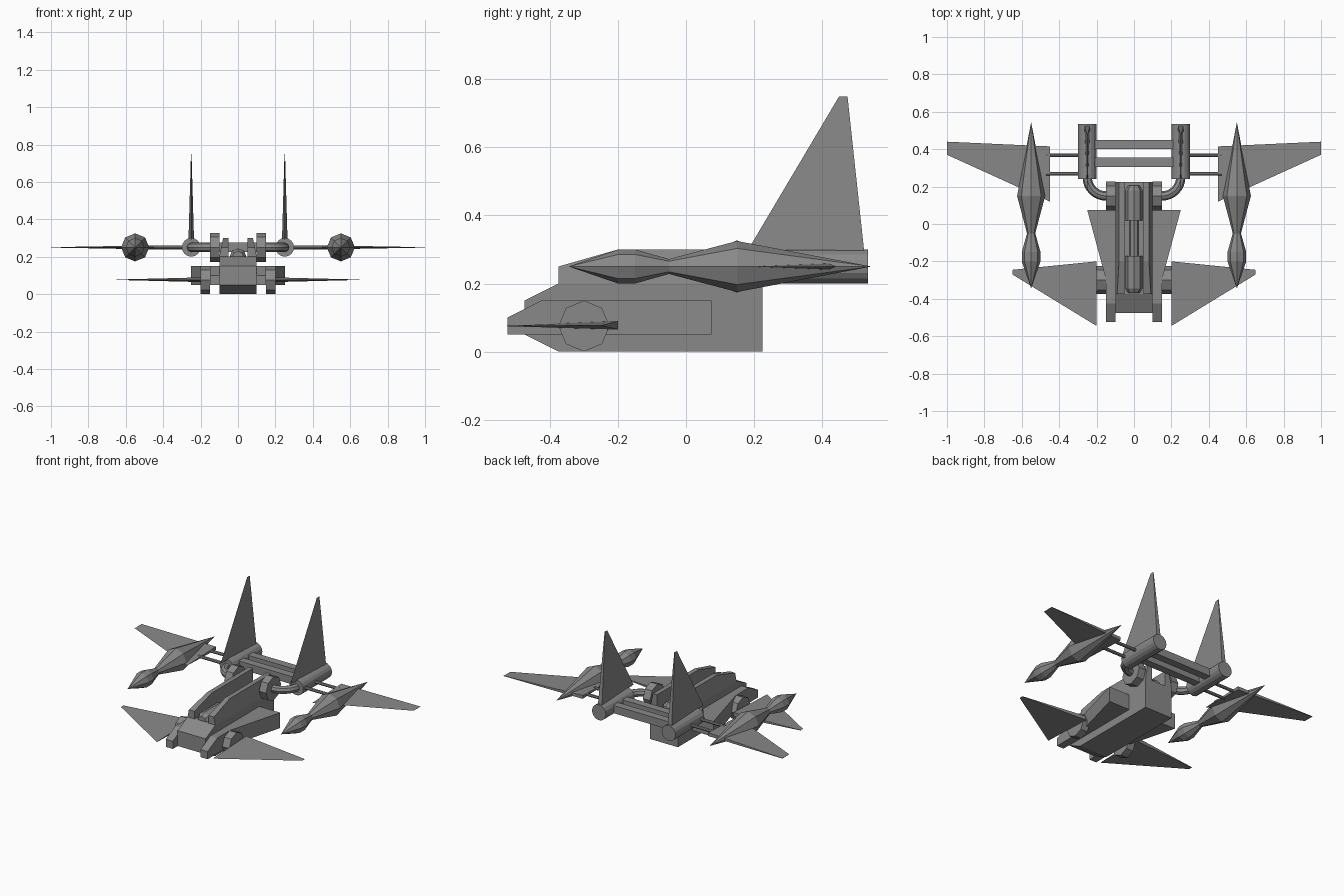
import bpy, bmesh, math
from mathutils import Vector

cube = bpy.data.objects.get("Cube")
if cube:
    bpy.data.objects.remove(cube, do_unlink=True)

GREY = (0.25, 0.25, 0.25, 1.0)
hull = bpy.data.materials.new("hull_grey")
hull.use_nodes = True
hull.diffuse_color = GREY
hull.node_tree.nodes["Principled BSDF"].inputs["Base Color"].default_value = GREY


def finish(name, bm, mirror):
    bmesh.ops.remove_doubles(bm, verts=bm.verts, dist=1e-5)
    bmesh.ops.recalc_face_normals(bm, faces=bm.faces)
    mesh = bpy.data.meshes.new(name)
    bm.to_mesh(mesh)
    bm.free()
    mesh.materials.append(hull)
    ob = bpy.data.objects.new(name, mesh)
    bpy.context.collection.objects.link(ob)
    if mirror:
        ob.modifiers.new("mirror", "MIRROR").use_mirror_merge = False
    return ob


def loft(name, rings, mirror=True):
    """Skin a list of equal-length point rings and cap both ends."""
    bm = bmesh.new()
    loops = [[bm.verts.new(p) for p in ring] for ring in rings]
    n = len(loops[0])
    for a, b in zip(loops, loops[1:]):
        for i in range(n):
            j = (i + 1) % n
            bm.faces.new((a[i], a[j], b[j], b[i]))
    bm.faces.new(loops[0])
    bm.faces.new(loops[-1])
    return finish(name, bm, mirror)


def side_prism(name, profile, x0, x1, mirror=True):
    return loft(name, [[(x, y, z) for y, z in profile] for x in (x0, x1)], mirror)


def lathe_y(name, x, z, profile, sides=8, mirror=True):
    """Spin (y, radius) stations about a lengthwise axis."""
    turn = [2 * math.pi * i / sides for i in range(sides)]
    return loft(name, [[(x + r * math.sin(a), y, z + r * math.cos(a)) for a in turn]
                       for y, r in profile], mirror)


def disc_x(name, x0, x1, y, z, r, sides=8, mirror=True):
    turn = [2 * math.pi * i / sides for i in range(sides)]
    return side_prism(name, [(y + r * math.sin(a), z + r * math.cos(a)) for a in turn],
                      x0, x1, mirror)


def blade(name, root, tip, normal, thick, tip_thick):
    """Wing with a sharp leading edge; root and tip are (leading, trailing) points."""
    n = Vector(normal)
    rings = []
    for (lead, trail), t in ((root, thick), (tip, tip_thick)):
        lead, trail = Vector(lead), Vector(trail)
        rings.append([lead, trail + n * t / 2, trail - n * t / 2])
    return loft(name, rings)


# Fuselage with chamfered nose
side_prism("fuselage", [(-0.475, 0.05), (-0.375, 0), (0.225, 0), (0.225, 0.2),
                        (-0.375, 0.2), (-0.475, 0.15)], -0.1, 0.1, False)

# Upper side plates, leaning inward on the outside
outer = lambda z: 0.1 - 0.2 * (z - 0.2)
plate = [(-0.375, 0.2), (-0.375, 0.25), (-0.2, 0.3), (0.225, 0.3), (0.225, 0.2)]
loft("upper_plate", [[(0.05, y, z) for y, z in plate],
                     [(outer(z), y, z) for y, z in plate]])

# Spine with a front and a rear housing
lathe_y("spine", 0, 0.2, [(-0.37, 0.03), (-0.345, 0.045), (-0.17, 0.045), (-0.17, 0.025),
                          (0.02, 0.025), (0.02, 0.045), (0.18, 0.045), (0.205, 0.03)],
        mirror=False)

# Side rails and tapering side boxes
side_prism("side_rail", [(-0.525, 0.05), (-0.525, 0.1), (-0.425, 0.15),
                         (0.075, 0.15), (0.075, 0.05)], 0.1, 0.15)
plan = [(0.149, -0.3), (0.25, 0.075), (0.149, 0.075)]
loft("side_box", [[(x, y, z) for x, y in plan] for z in (0.05, 0.15)])

# Front fins and their hubs
disc_x("front_fin_hub", 0.15, 0.2, -0.3, 0.075, 0.075)
blade("front_fin", ((0.2, -0.545, 0.075), (0.2, -0.2, 0.077)),
      ((0.65, -0.27, 0.077), (0.65, -0.245, 0.077)), (0, 0, 1), 0.025, 0.002)

# Rear hubs and bent pipes leading to the engines
disc_x("rear_hub", 0.1, 0.15, 0.15, 0.25, 0.077)
rings = []
for k in range(9):
    b = math.pi / 2 * k / 8
    out = Vector((math.sin(b), -math.cos(b), 0))
    centre = Vector((0.15, 0.25, 0.25)) + out * 0.1
    rings.append([centre + 0.025 * (out * math.cos(a) + Vector((0, 0, math.sin(a))))
                  for a in (math.pi * i / 4 for i in range(8))])
loft("engine_pipe", rings)

# Engines, tail fins and cross beams
lathe_y("engine", 0.25, 0.25, [(0.24, 0.05), (0.535, 0.05)], 16)
blade("tail_fin", ((0.25, 0.18, 0.295), (0.25, 0.525, 0.285)),
      ((0.25, 0.45, 0.75), (0.25, 0.475, 0.75)), (1, 0, 0), 0.03, 0.003)
for name, y in (("front_beam", 0.33), ("rear_beam", 0.425)):
    side_prism(name, [(y + a * 0.025, 0.25 + b * 0.025)
                      for a, b in ((-1, -1), (1, -1), (1, 1), (-1, 1))], -0.22, 0.22, False)

# Outrigger rods and main wings
for name, y in (("front_rod", 0.268), ("rear_rod", 0.368)):
    disc_x(name, 0.28, 0.47, y, 0.25, 0.01)
blade("main_wing", ((0.45, 0.12, 0.25), (0.45, 0.415, 0.25)),
      ((1.0, 0.37, 0.25), (1.0, 0.44, 0.25)), (0, 0, 1), 0.022, 0.002)

# Spindle-shaped wing pods
lathe_y("wing_pod", 0.55, 0.25, [(-0.345, 0), (-0.2, 0.05), (-0.15, 0.05), (-0.05, 0.022),
                                 (0.15, 0.075), (0.545, 0)])
